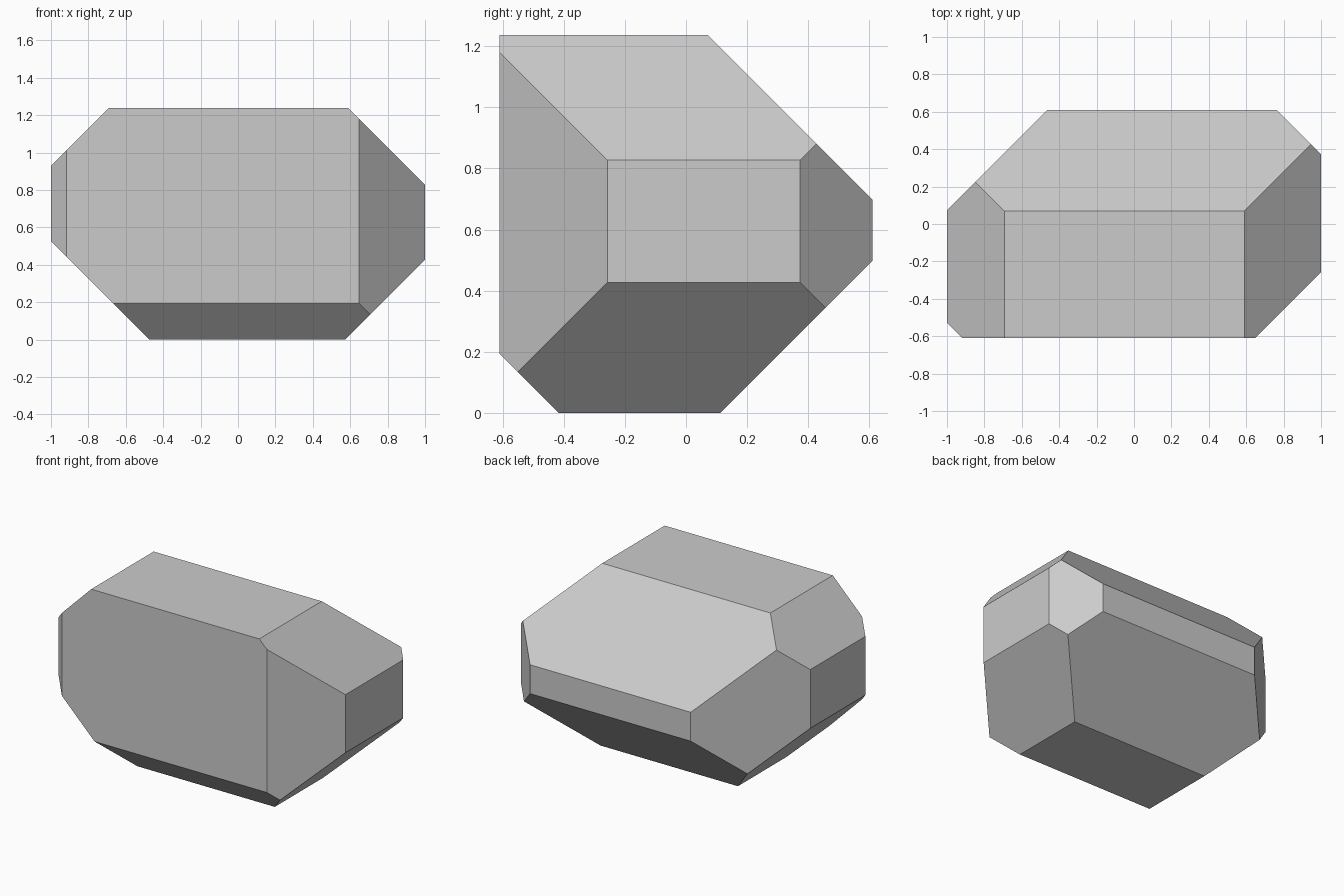
import bpy, bmesh
from mathutils import Vector

if "Cube" in bpy.data.objects:
    bpy.data.objects.remove(bpy.data.objects["Cube"])

HX, HY, H = 1.0, 0.61, 1.237

# 45 degree bevel planes: direction, and limit of direction . point
CUTS = [
    ((-1, 0, 1), 1.93), ((1, 0, 1), 1.827), ((-1, 0, -1), 0.475), ((1, 0, -1), 0.573),
    ((0, 1, 1), 1.307), ((0, 1, -1), 0.112), ((0, -1, -1), 0.417),
    ((-1, 1, 0), 1.073), ((1, 1, 0), 1.373), ((-1, -1, 0), 1.527), ((1, -1, 0), 1.257),
]

# Starting block
bm = bmesh.new()
bmesh.ops.create_cube(bm, size=1)
for v in bm.verts:
    v.co = Vector((v.co.x * 2 * HX, v.co.y * 2 * HY, (v.co.z + 0.5) * H))

# Slice off each edge and cap the opening
for direction, limit in CUTS:
    n = Vector(direction)
    bmesh.ops.bisect_plane(bm, geom=bm.verts[:] + bm.edges[:] + bm.faces[:], dist=1e-5,
                           plane_co=n * limit / 2, plane_no=n.normalized(), clear_outer=True)
    rim = [e for e in bm.edges if e.is_boundary]
    bmesh.ops.edgeloop_fill(bm, edges=rim)

bmesh.ops.recalc_face_normals(bm, faces=bm.faces[:])
mesh = bpy.data.meshes.new("faceted_block")
bm.to_mesh(mesh)
bm.free()
bpy.context.collection.objects.link(bpy.data.objects.new("faceted_block", mesh))
